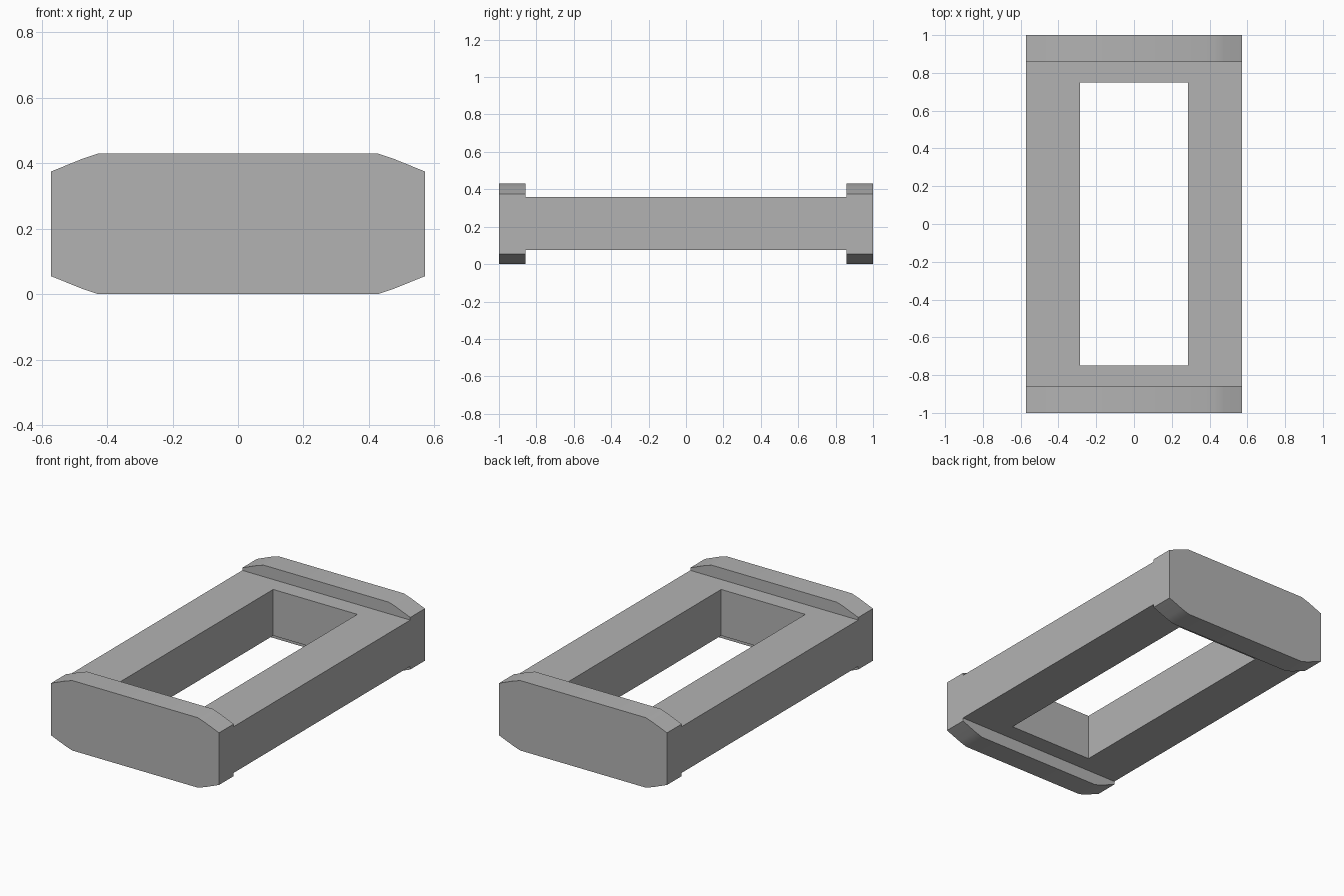
import bpy, bmesh

if "Cube" in bpy.data.objects:
    bpy.data.objects.remove(bpy.data.objects["Cube"])

grey = bpy.data.materials.new("plain grey")
grey.diffuse_color = (0.45, 0.45, 0.45, 1)
grey.use_nodes = True
grey.node_tree.nodes["Principled BSDF"].inputs["Base Color"].default_value = grey.diffuse_color


def make_object(name, bm):
    bmesh.ops.recalc_face_normals(bm, faces=bm.faces)
    mesh = bpy.data.meshes.new(name)
    bm.to_mesh(mesh)
    bm.free()
    mesh.materials.append(grey)
    obj = bpy.data.objects.new(name, mesh)
    bpy.context.collection.objects.link(obj)
    return obj


def rectangle(bm, x, y, z):
    return [bm.verts.new((sx * x, sy * y, z))
            for sx, sy in ((-1, -1), (1, -1), (1, 1), (-1, 1))]


# Rectangular frame with an open window, running between the end plates
bm = bmesh.new()
low, high = 0.075, 0.359
rings = [rectangle(bm, 0.571, 0.857, low), rectangle(bm, 0.571, 0.857, high),
         rectangle(bm, 0.286, 0.75, high), rectangle(bm, 0.286, 0.75, low)]
for r in range(4):
    a, b = rings[r], rings[(r + 1) % 4]
    for i in range(4):
        j = (i + 1) % 4
        bm.faces.new((a[i], a[j], b[j], b[i]))
make_object("frame", bm)

# End plates: eased-corner profile extruded along y
mid = 0.215
corner = [(0.571, 0.16), (0.475, 0.199), (0.426, 0.215)]
right = [(x, -z) for x, z in reversed(corner)] + corner
profile = right + [(-x, z) for x, z in reversed(right)]
for name, y in (("front_end_plate", -1.0), ("back_end_plate", 0.857)):
    bm = bmesh.new()
    face = bm.faces.new([bm.verts.new((x, y, mid + z)) for x, z in profile])
    ext = bmesh.ops.extrude_face_region(bm, geom=[face], use_keep_orig=True)
    moved = [v for v in ext["geom"] if isinstance(v, bmesh.types.BMVert)]
    bmesh.ops.translate(bm, verts=moved, vec=(0, 0.143, 0))
    obj = make_object(name, bm)
    bpy.context.view_layer.objects.active = obj
    obj.select_set(True)
    bpy.ops.object.shade_smooth_by_angle(angle=0.52)
    obj.select_set(False)
